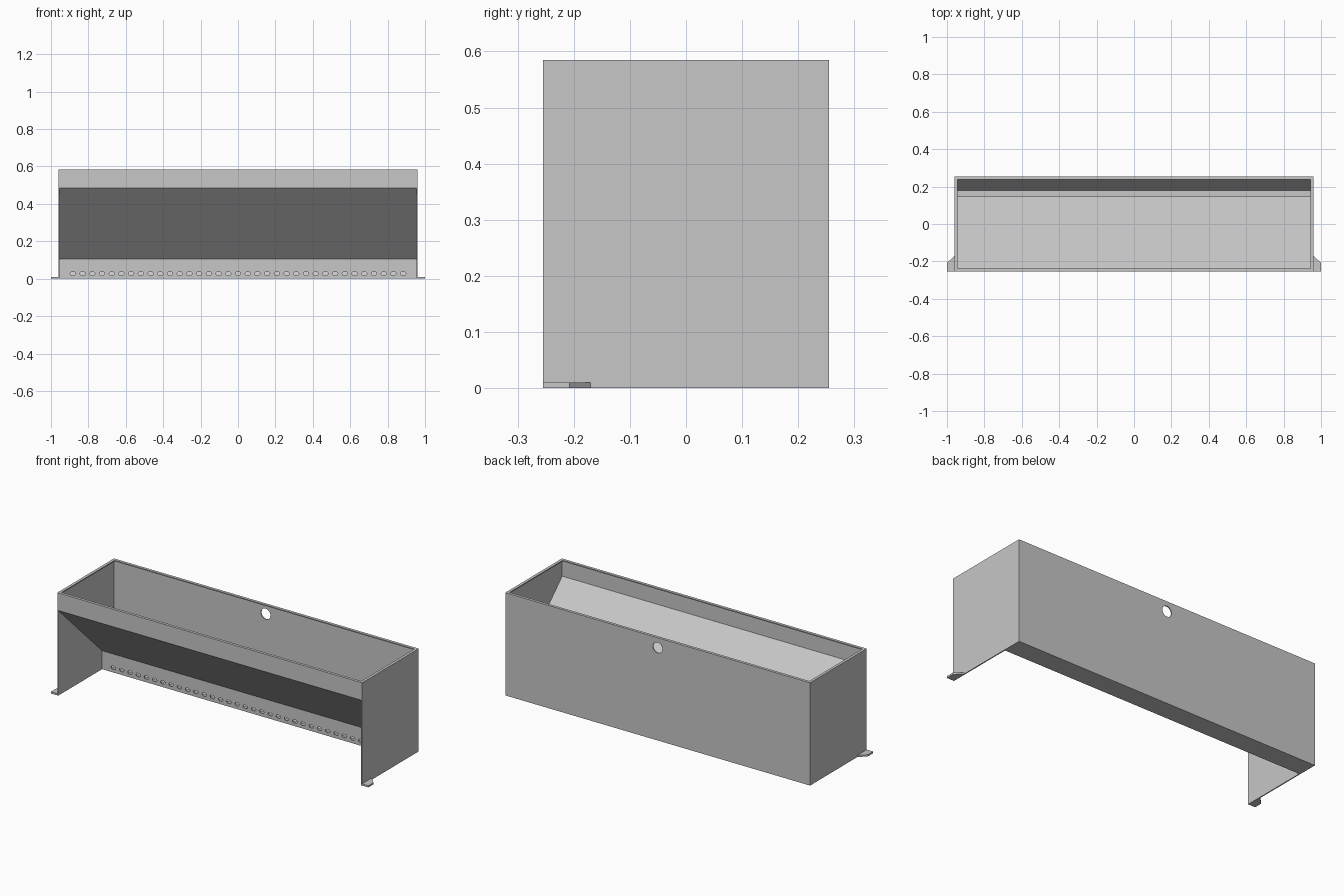
import bpy, bmesh, math
from mathutils import Vector

if "Cube" in bpy.data.objects:
    bpy.data.objects.remove(bpy.data.objects["Cube"])

HX, HY, H = 0.96, 0.255, 0.585   # half width, half depth, height
T = 0.006                        # sheet thickness
LIP_Z = 0.485                    # lower edge of the front lip
PANEL_Y, PANEL_Z = 0.14, 0.105   # slotted panel position and height
RIM = 0.016                      # width of the folded rim

steel = bpy.data.materials.new("sheet_grey")
steel.use_nodes = True
GREY = (0.57, 0.57, 0.57, 1)
steel.diffuse_color = GREY
steel.node_tree.nodes["Principled BSDF"].inputs["Base Color"].default_value = GREY


def add_prism(bm, outline, along):
    """Extrude a closed 3D outline along a vector."""
    face = bm.faces.new([bm.verts.new(p) for p in outline])
    res = bmesh.ops.extrude_face_region(bm, geom=[face])
    moved = [v for v in res["geom"] if isinstance(v, bmesh.types.BMVert)]
    bmesh.ops.translate(bm, vec=Vector(along), verts=moved)


def finish(name, bm):
    bmesh.ops.recalc_face_normals(bm, faces=bm.faces)
    mesh = bpy.data.meshes.new(name)
    bm.to_mesh(mesh)
    bm.free()
    mesh.materials.append(steel)
    obj = bpy.data.objects.new(name, mesh)
    bpy.context.collection.objects.link(obj)
    return obj


def sheet(name, profile, half=HX - T):
    """Sheet part with a (y, z) section running across the width."""
    bm = bmesh.new()
    add_prism(bm, [(-half, y, z) for y, z in profile], (2 * half, 0, 0))
    return finish(name, bm)


def plate(name, outline, z, thick):
    """Flat part with an (x, y) outline."""
    bm = bmesh.new()
    add_prism(bm, [(x, y, z) for x, y in outline], (0, 0, thick))
    return finish(name, bm)


def rect(a0, a1, b0, b1):
    return [(a0, b0), (a1, b0), (a1, b1), (a0, b1)]


def cut(target, bm):
    """Subtract a cutter mesh and remove the cutter."""
    cutter = finish("cutter", bm)
    cutter.hide_render = True
    mod = target.modifiers.new("cut", "BOOLEAN")
    mod.object = cutter
    mod.solver = "EXACT"
    bpy.context.view_layer.objects.active = target
    bpy.ops.object.modifier_apply(modifier=mod.name)
    bpy.data.objects.remove(cutter)


def slot(cx, cz, w, h, steps=6):
    """Rounded slot outline in the xz plane; a circle when w equals h."""
    r, points = h / 2, []
    for side in (1, -1):
        for i in range(steps + 1 if w > h else steps):
            a = -math.pi / 2 + math.pi * i / steps
            points.append((cx + side * (w / 2 - r + r * math.cos(a)),
                           cz + side * r * math.sin(a)))
    return points


# Side walls with a mounting foot at the front of each
for s, label in ((1, "left"), (-1, "right")):
    bm = bmesh.new()
    add_prism(bm, [(s * HX, y, z) for y, z in rect(-HY, HY, 0, H)], (-s * T, 0, 0))
    finish(label + "_side_wall", bm)
    plate(label + "_foot", [(s * x, y) for x, y in
          ((HX, -HY), (1, -HY), (1, -0.208), (HX, -0.17))], 0, 0.01)

# Back wall with a round hole near the top
back = sheet("back_wall", rect(HY - T, HY, 0, H))
bm = bmesh.new()
add_prism(bm, [(x, HY - 0.05, z) for x, z in slot(0, 0.528, 0.06, 0.06, 16)], (0, 0.1, 0))
cut(back, bm)

# Front lip and the sloping hopper floor
sheet("front_lip", rect(-HY, -HY + T, LIP_Z, H))
sheet("hopper_slope", [(-HY, LIP_Z), (PANEL_Y, PANEL_Z),
                       (PANEL_Y + T, PANEL_Z + T / 2), (-HY + T, LIP_Z + T / 2)])

# Lower panel with a row of slots
panel = sheet("slotted_panel", rect(PANEL_Y, PANEL_Y + T, 0, PANEL_Z))
bm = bmesh.new()
COUNT, SPAN = 35, 0.883
for i in range(COUNT):
    x = -SPAN + 2 * SPAN * i / (COUNT - 1)
    add_prism(bm, [(px, PANEL_Y - 0.02, pz) for px, pz in slot(x, 0.027, 0.029, 0.018)],
              (0, 0.05, 0))
cut(panel, bm)

# Channel floor and the steep deflector behind the slots
sheet("channel_floor", rect(PANEL_Y, HY, 0, T))
sheet("rear_deflector", [(0.18, T), (HY - T, 0.115), (HY - T, 0.105), (0.186, T)])

# Folded rim around the opening
for s, label in ((1, "back"), (-1, "front")):
    plate(label + "_rim", rect(-HX + T, HX - T, s * (HY - RIM), s * (HY - T)), H - T, T)
for s, label in ((1, "left"), (-1, "right")):
    plate(label + "_rim", rect(s * (HX - RIM), s * (HX - T), RIM - HY, HY - RIM), H - T, T)
